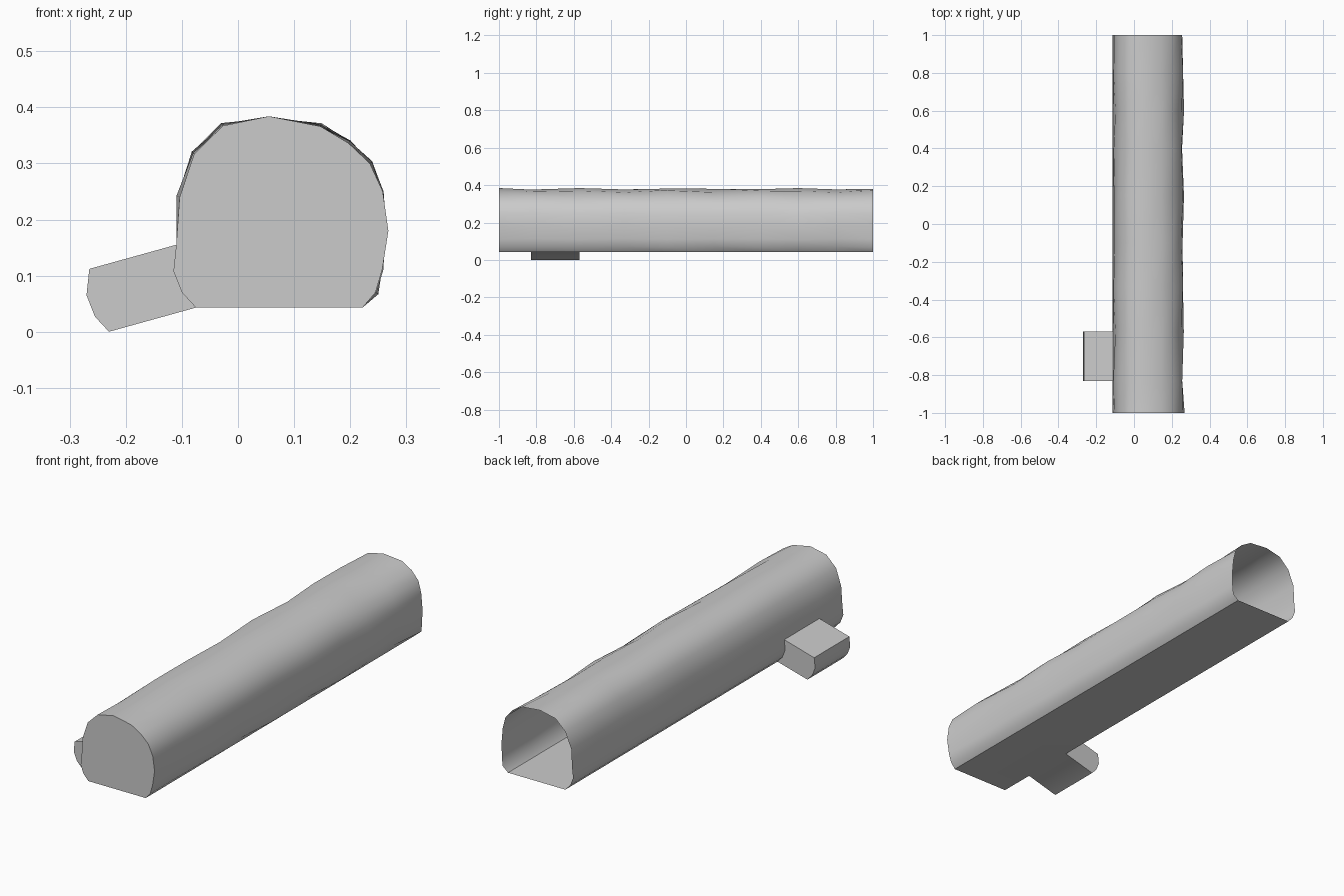
import bpy, bmesh, math

if "Cube" in bpy.data.objects:
    bpy.data.objects.remove(bpy.data.objects["Cube"])

# Tunnel cross-section (x, z), clockwise from the left floor corner
PROFILE = [(-.075, .043), (-.10, .07), (-.115, .108), (-.11, .155), (-.104, .24),
           (-.078, .317), (-.027, .367), (.055, .384), (.147, .366), (.197, .336),
           (.235, .30), (.258, .25), (.264, .18), (.257, .11), (.245, .07), (.222, .043)]
RINGS = [-1, -.83, -.57, -.33, -.1, .15, .4, .6, .8, 1]
BRANCH_RING, BRANCH_ROWS = 1, 3       # wall patch that becomes the side passage
BRANCH_DIR = (-.155, 0, -.043)
CENTRE = (.07, .18)


def ring_point(i, k):
    """Profile point pushed in and out a little for a rough-hewn wall."""
    x, z = PROFILE[k]
    if k == 12 and i == 0:
        x = .268
    if 3 < k < 15 and i > 0:
        amp = .004 if k == 7 else .006
        wave = amp * math.sin(RINGS[i] * 11 + k * 1.1) - (.004 if k in (7, 11, 12, 13) else 0)
        dx, dz = x - CENTRE[0], z - CENTRE[1]
        d = math.hypot(dx, dz)
        x, z = x + dx / d * wave, z + dz / d * wave
    return x, RINGS[i], z


bm = bmesh.new()
n = len(PROFILE)
rings = [[bm.verts.new(ring_point(i, k)) for k in range(n)] for i in range(len(RINGS))]

# Tunnel walls and floor, leaving the side passage opening
for i in range(len(rings) - 1):
    for k in range(n):
        if i == BRANCH_RING and k < BRANCH_ROWS:
            continue
        j = (k + 1) % n
        bm.faces.new((rings[i][k], rings[i + 1][k], rings[i + 1][j], rings[i][j]))

# Closed front end; the back stays open
bm.faces.new(rings[0])

# Side passage: the wall patch carried outward and down
near = rings[BRANCH_RING][:BRANCH_ROWS + 1]
far = rings[BRANCH_RING + 1][:BRANCH_ROWS + 1]


def carried(verts):
    return [bm.verts.new([c + d for c, d in zip(v.co, BRANCH_DIR)]) for v in verts]


near_out, far_out = carried(near), carried(far)
for k in range(BRANCH_ROWS):
    bm.faces.new((near_out[k], far_out[k], far_out[k + 1], near_out[k + 1]))
loop_in, loop_out = near + far[::-1], near_out + far_out[::-1]
for k in range(len(loop_in)):
    j = (k + 1) % len(loop_in)
    bm.faces.new((loop_in[k], loop_in[j], loop_out[j], loop_out[k]))

bmesh.ops.recalc_face_normals(bm, faces=bm.faces)
mesh = bpy.data.meshes.new("tunnel")
bm.to_mesh(mesh)
bm.free()
tunnel = bpy.data.objects.new("tunnel", mesh)
bpy.context.collection.objects.link(tunnel)
bpy.context.view_layer.objects.active = tunnel
tunnel.select_set(True)
bpy.ops.object.shade_smooth_by_angle(angle=math.radians(40))
